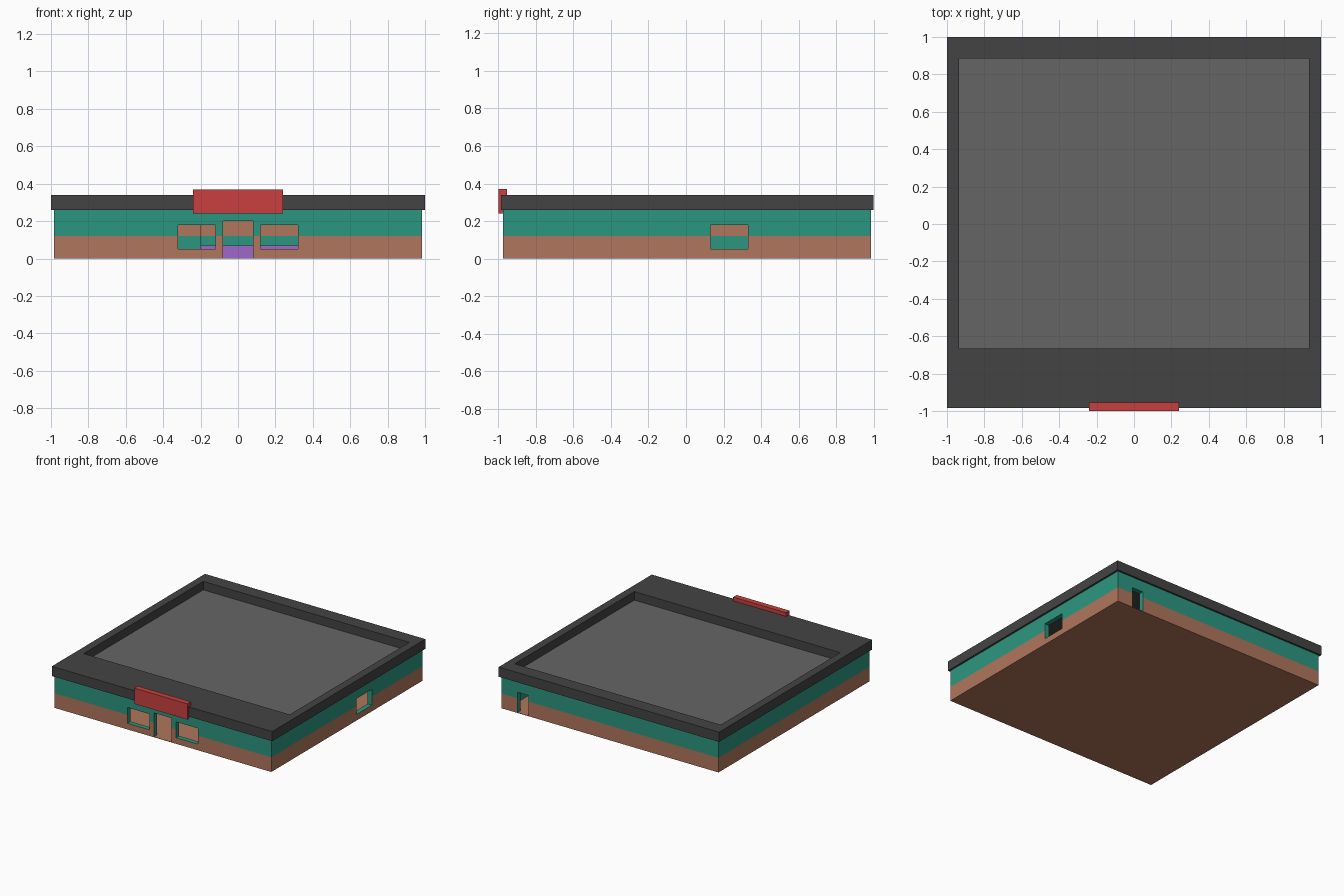
import bpy, bmesh
from mathutils import Vector

if "Cube" in bpy.data.objects:
    bpy.data.objects.remove(bpy.data.objects["Cube"])


def material(name, rgb):
    m = bpy.data.materials.new(name)
    lin = [((c / 255 + 0.055) / 1.055) ** 2.4 for c in rgb]
    m.diffuse_color = (*lin, 1)
    m.use_nodes = True
    m.node_tree.nodes["Principled BSDF"].inputs["Base Color"].default_value = m.diffuse_color
    return m


TEAL = material("teal paint", (44, 150, 128))
BROWN = material("clay brown", (176, 118, 92))
DARK = material("dark roof grey", (68, 68, 68))
GREY = material("roof deck grey", (101, 101, 101))
RED = material("sign red", (202, 64, 64))
PURPLE = material("counter purple", (160, 104, 202))


def box(name, x, y, z, *mats):
    bm = bmesh.new()
    bmesh.ops.create_cube(bm, size=1)
    for v in bm.verts:
        v.co = Vector([r[0] if c < 0 else r[1] for c, r in zip(v.co, (x, y, z))])
    me = bpy.data.meshes.new(name)
    bm.to_mesh(me)
    bm.free()
    for m in mats:
        me.materials.append(m)
    ob = bpy.data.objects.new(name, me)
    bpy.context.collection.objects.link(ob)
    return ob


def cut(ob, x, y, z):
    cutter = box("cutter", x, y, z)
    cutter.hide_render = True
    mod = ob.modifiers.new("cut", 'BOOLEAN')
    mod.operation, mod.solver, mod.object = 'DIFFERENCE', 'EXACT', cutter
    bpy.context.view_layer.objects.active = ob
    bpy.ops.object.modifier_apply(modifier=mod.name)
    bpy.data.objects.remove(cutter)


# Floor slab
X, YF, YB, T = 0.985, -0.975, 0.985, 0.04
box("floor", (-X, X), (YF, YB), (0, 0.003), BROWN)

# Walls: solid block with the rooms hollowed out, leaving inner partitions
walls = box("walls", (-X, X), (YF, YB), (0.003, 0.26), TEAL, BROWN)
full = (-0.1, 0.5)
cut(walls, (-X + T, X - T), (YF + T, 0.02), full)
cut(walls, (-0.2, X - T), (-0.1, YB - T), full)
cut(walls, (-X + T, -0.24), (0.06, YB - T), full)

# Openings: front windows, front door, side window, back door, inner door
front, pane = (-1.1, -0.9), (0.05, 0.18)
cut(walls, (-0.32, -0.12), front, pane)
cut(walls, (0.12, 0.32), front, pane)
cut(walls, (-0.08, 0.08), front, (-0.1, 0.20))
cut(walls, (0.9, 1.1), (0.13, 0.33), pane)
cut(walls, (0.74, 0.84), (0.9, 1.1), (-0.1, 0.17))
cut(walls, (-0.3, -0.15), (0.45, 0.55), (-0.1, 0.17))

# Two-tone paint: brown below outside, reversed inside, teal in the openings
bm = bmesh.new()
bm.from_mesh(walls.data)
bmesh.ops.bisect_plane(bm, geom=bm.verts[:] + bm.edges[:] + bm.faces[:],
                       plane_co=(0, 0, 0.12), plane_no=(0, 0, 1))
for f in bm.faces:
    c = f.calc_center_median()
    depth = min(X - abs(c.x), YB - c.y, c.y - YF)
    low = c.z < 0.12
    if depth < 0.003:
        f.material_index = int(low)
    elif depth < T - 0.003:
        f.material_index = 0
    else:
        f.material_index = int(not low)
bm.to_mesh(walls.data)
bm.free()

# Service counter
box("counter", (-0.2, 0.46), (-0.03, 0.03), (0.003, 0.07), PURPLE)

# Roof with sunken deck
roof = box("roof", (-1, 1), (-0.985, 1), (0.26, 0.34), DARK, GREY)
cut(roof, (-0.935, 0.935), (-0.665, 0.885), (0.27, 0.5))
for p in roof.data.polygons:
    p.material_index = int(p.normal.z > 0.9 and p.center.z < 0.3)

# Blank sign board
box("sign_board", (-0.24, 0.24), (-1, -0.955), (0.24, 0.37), RED)
